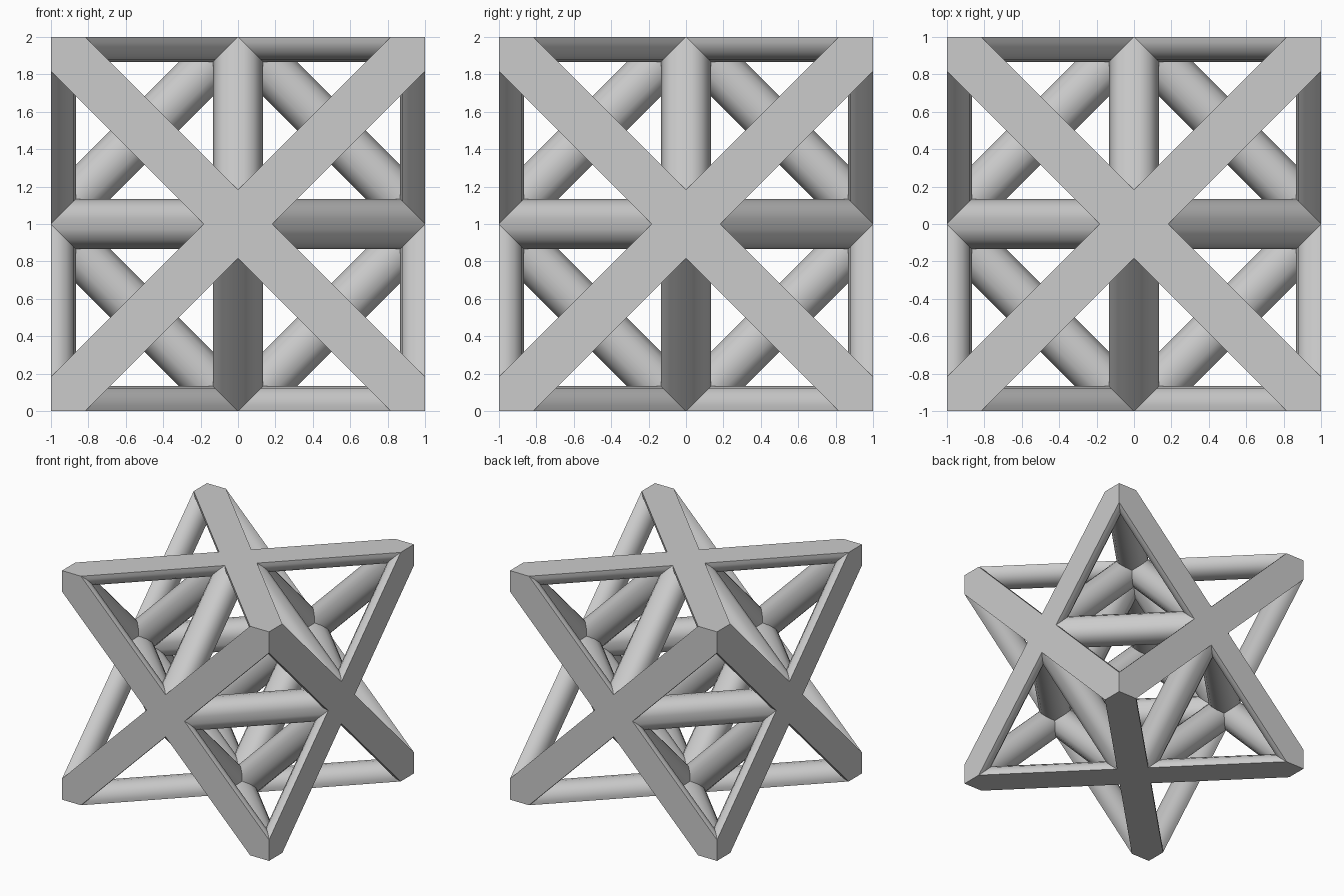
import bpy, bmesh, math
from mathutils import Vector, Matrix

default = bpy.data.objects.get("Cube")
if default:
    bpy.data.objects.remove(default, do_unlink=True)

RADIUS = 0.133
SIDES = 14
CENTRE = Vector((0, 0, 1))

grey = bpy.data.materials.new("light_grey")
grey.use_nodes = True
colour = (0.6, 0.6, 0.6, 1)
grey.diffuse_color = colour
grey.node_tree.nodes["Principled BSDF"].inputs["Base Color"].default_value = colour


def make_object(name, bm):
    mesh = bpy.data.meshes.new(name)
    bm.to_mesh(mesh)
    bm.free()
    mesh.materials.append(grey)
    obj = bpy.data.objects.new(name, mesh)
    bpy.context.collection.objects.link(obj)
    return obj


def add_strut(bm, start, end, flat_axis):
    """Round strut running past both ends, with its flats facing flat_axis."""
    along = (end - start).normalized()
    across = flat_axis.cross(along)
    turn = Matrix((across, flat_axis, along)).transposed().to_4x4()
    place = Matrix.Translation(CENTRE + (start + end) / 2) @ turn
    bmesh.ops.create_cone(bm, cap_ends=True, segments=SIDES, radius1=RADIUS,
                          radius2=RADIUS, depth=(end - start).length + 0.6,
                          matrix=place)


axes = [Vector((1, 0, 0)), Vector((0, 1, 0)), Vector((0, 0, 1))]
struts = bmesh.new()
for i in range(3):
    normal, u, v = axes[i], axes[(i + 1) % 3], axes[(i + 2) % 3]
    # Crossed braces on the two opposite cube faces
    for side in (-1, 1):
        add_strut(struts, normal * side - u - v, normal * side + u + v, normal)
        add_strut(struts, normal * side - u + v, normal * side + u - v, normal)
    # Inner octahedron edges joining neighbouring face centres
    for a in (-1, 1):
        for b in (-1, 1):
            add_strut(struts, u * a, v * b, normal)
frame = make_object("lattice_frame", struts)

# Cube that trims the struts flush and fuses them
box = bmesh.new()
bmesh.ops.create_cube(box, size=2, matrix=Matrix.Translation(CENTRE))
cutter = make_object("trim_box", box)
cutter.hide_render = True

trim = frame.modifiers.new("trim", "BOOLEAN")
trim.operation = "INTERSECT"
trim.solver = "EXACT"
trim.use_self = True
trim.object = cutter
bpy.context.view_layer.objects.active = frame
frame.select_set(True)
bpy.ops.object.modifier_apply(modifier=trim.name)
bpy.data.objects.remove(cutter, do_unlink=True)

# Weld the slivers left along the trimmed edges
bm = bmesh.new()
bm.from_mesh(frame.data)
bmesh.ops.remove_doubles(bm, verts=bm.verts, dist=0.0005)
bmesh.ops.dissolve_degenerate(bm, edges=bm.edges, dist=0.0005)
bm.to_mesh(frame.data)
bm.free()

bpy.ops.object.shade_smooth_by_angle(angle=math.radians(30))
